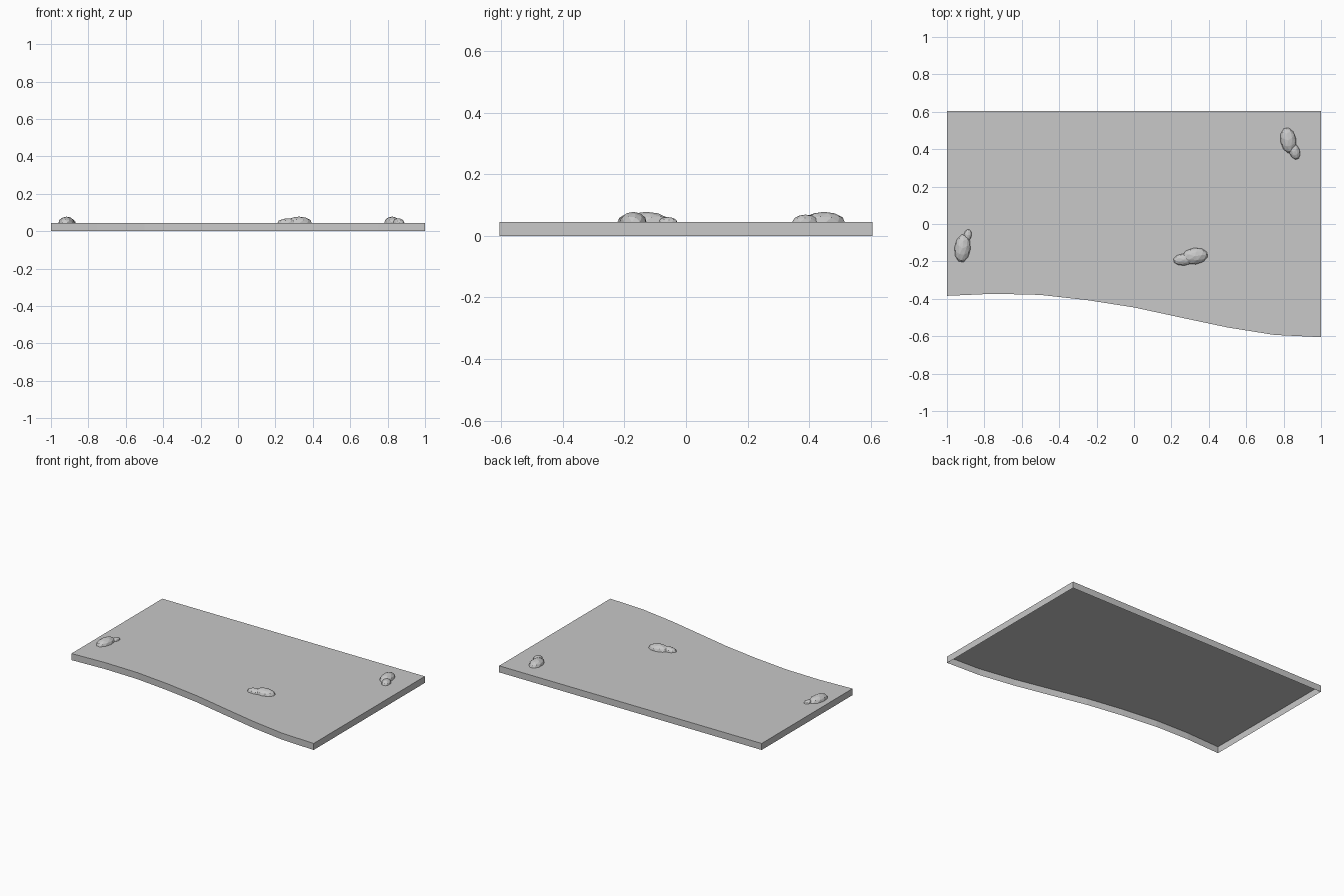
import bpy, bmesh
from math import radians
from mathutils import Matrix

if "Cube" in bpy.data.objects:
    bpy.data.objects.remove(bpy.data.objects["Cube"])

TOP = 0.045
BACK = 0.605

grey = bpy.data.materials.new("stone grey")
grey.use_nodes = True
colour = (0.58, 0.58, 0.58, 1)
grey.diffuse_color = colour
grey.node_tree.nodes["Principled BSDF"].inputs["Base Color"].default_value = colour


def finish(bm, name):
    mesh = bpy.data.meshes.new(name)
    bm.to_mesh(mesh)
    bm.free()
    mesh.materials.append(grey)
    obj = bpy.data.objects.new(name, mesh)
    bpy.context.collection.objects.link(obj)
    return obj


# Ground slab: flat top with a wavy front edge and thin walls, open underneath
front_y = [-0.384, -0.373, -0.379, -0.407, -0.446, -0.5, -0.553, -0.593, -0.605]
outline = [(-1 + i * 0.25, y) for i, y in enumerate(front_y)]
outline += [(1, BACK), (-1, BACK)]
bm = bmesh.new()
upper = [bm.verts.new((x, y, TOP)) for x, y in outline]
lower = [bm.verts.new((x, y, 0)) for x, y in outline]
bm.faces.new(upper)
for i in range(len(outline)):
    j = (i + 1) % len(outline)
    bm.faces.new((lower[i], lower[j], upper[j], upper[i]))
finish(bm, "ground_slab")


# Half-buried faceted stone, cut off level with the ground
def stone(name, x, y, length, width, height, turn):
    bm = bmesh.new()
    bmesh.ops.create_icosphere(bm, subdivisions=2, radius=1)
    bmesh.ops.bisect_plane(bm, geom=bm.verts[:] + bm.edges[:] + bm.faces[:],
                           plane_co=(0, 0, 0), plane_no=(0, 0, 1), clear_inner=True)
    bm.transform(Matrix.Translation((x, y, TOP))
                 @ Matrix.Rotation(radians(turn), 4, "Z")
                 @ Matrix.Diagonal((length / 2, width / 2, height, 1)))
    finish(bm, name)


# Three pairs of stones, each a large one with a small one against it
stone("left_large_stone", 0.825, 0.447, 0.14, 0.085, 0.033, 100)
stone("left_small_stone", 0.858, 0.388, 0.09, 0.058, 0.024, 110)
stone("middle_large_stone", 0.325, -0.172, 0.142, 0.088, 0.033, 8)
stone("middle_small_stone", 0.267, -0.19, 0.115, 0.064, 0.024, 5)
stone("right_large_stone", -0.917, -0.13, 0.152, 0.086, 0.033, 84)
stone("right_small_stone", -0.889, -0.06, 0.064, 0.042, 0.016, 80)
